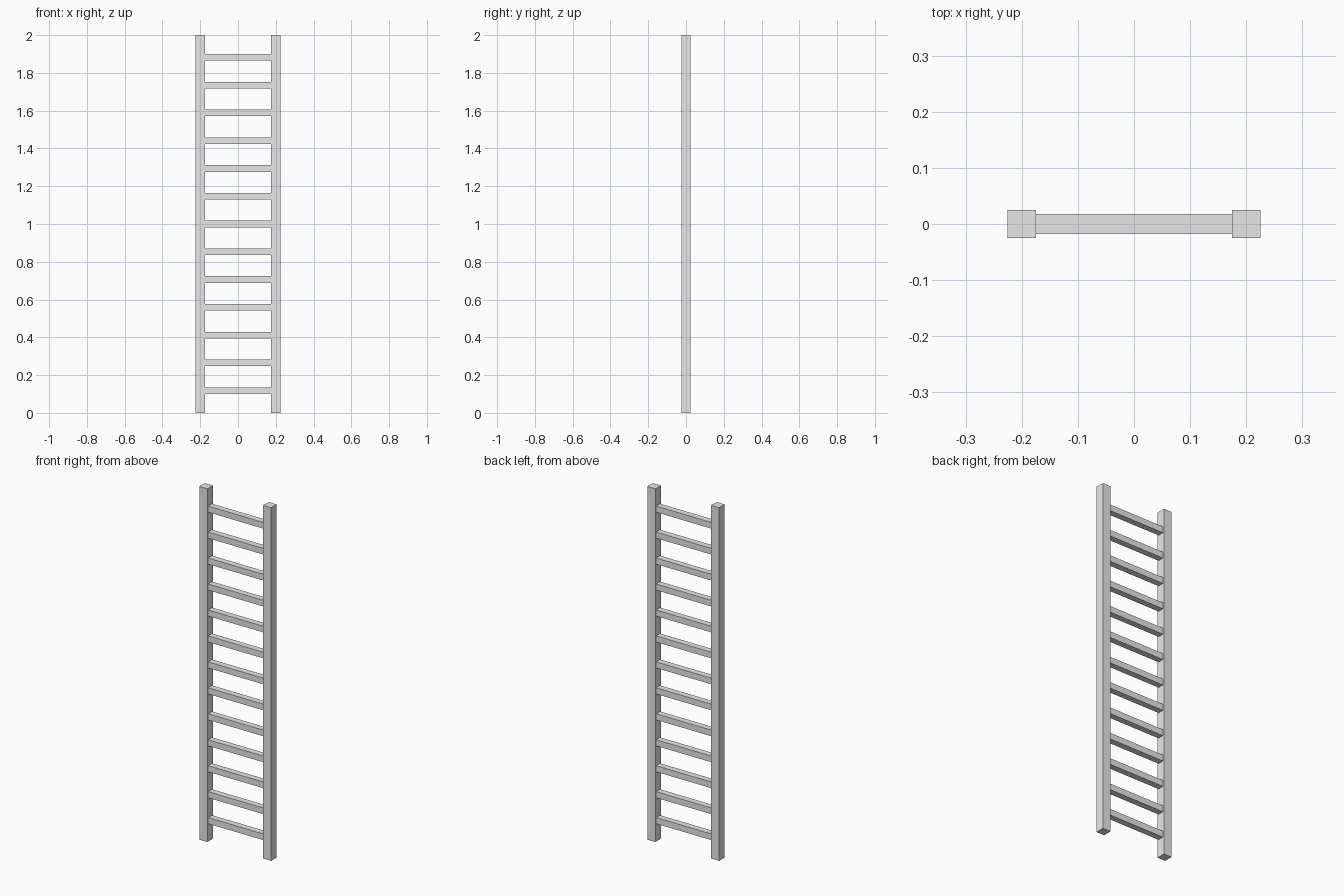
import bpy

cube = bpy.data.objects.get("Cube")
if cube:
    bpy.data.objects.remove(cube, do_unlink=True)

HEIGHT = 2.0
RAIL = 0.05            # square rail section
RAIL_X = 0.2           # rail centre line
RUNG = 0.035           # square rung section
RUNG_COUNT = 13
FIRST_RUNG = 0.118

grey = bpy.data.materials.new("light grey")
grey.use_nodes = True
colour = (0.8, 0.8, 0.8, 1.0)
grey.diffuse_color = colour
grey.node_tree.nodes["Principled BSDF"].inputs["Base Color"].default_value = colour


def box(name, centre, size):
    """Add a flat-shaded box with its size baked into the mesh."""
    bpy.ops.mesh.primitive_cube_add(size=1, location=centre)
    part = bpy.context.object
    part.name = part.data.name = name
    for vert in part.data.vertices:
        vert.co = [c * s for c, s in zip(vert.co, size)]
    part.data.materials.append(grey)
    return part


# Upright rails
for side, sign in (("left", 1), ("right", -1)):
    box(f"{side}_rail", (sign * RAIL_X, 0, HEIGHT / 2), (RAIL, RAIL, HEIGHT))

# Rungs, evenly spaced and set just into the rails
step = (HEIGHT - 2 * FIRST_RUNG) / (RUNG_COUNT - 1)
rung_length = 2 * RAIL_X - RAIL + 0.01
for i in range(RUNG_COUNT):
    box(f"rung_{i + 1}", (0, 0, FIRST_RUNG + i * step), (rung_length, RUNG, RUNG))
